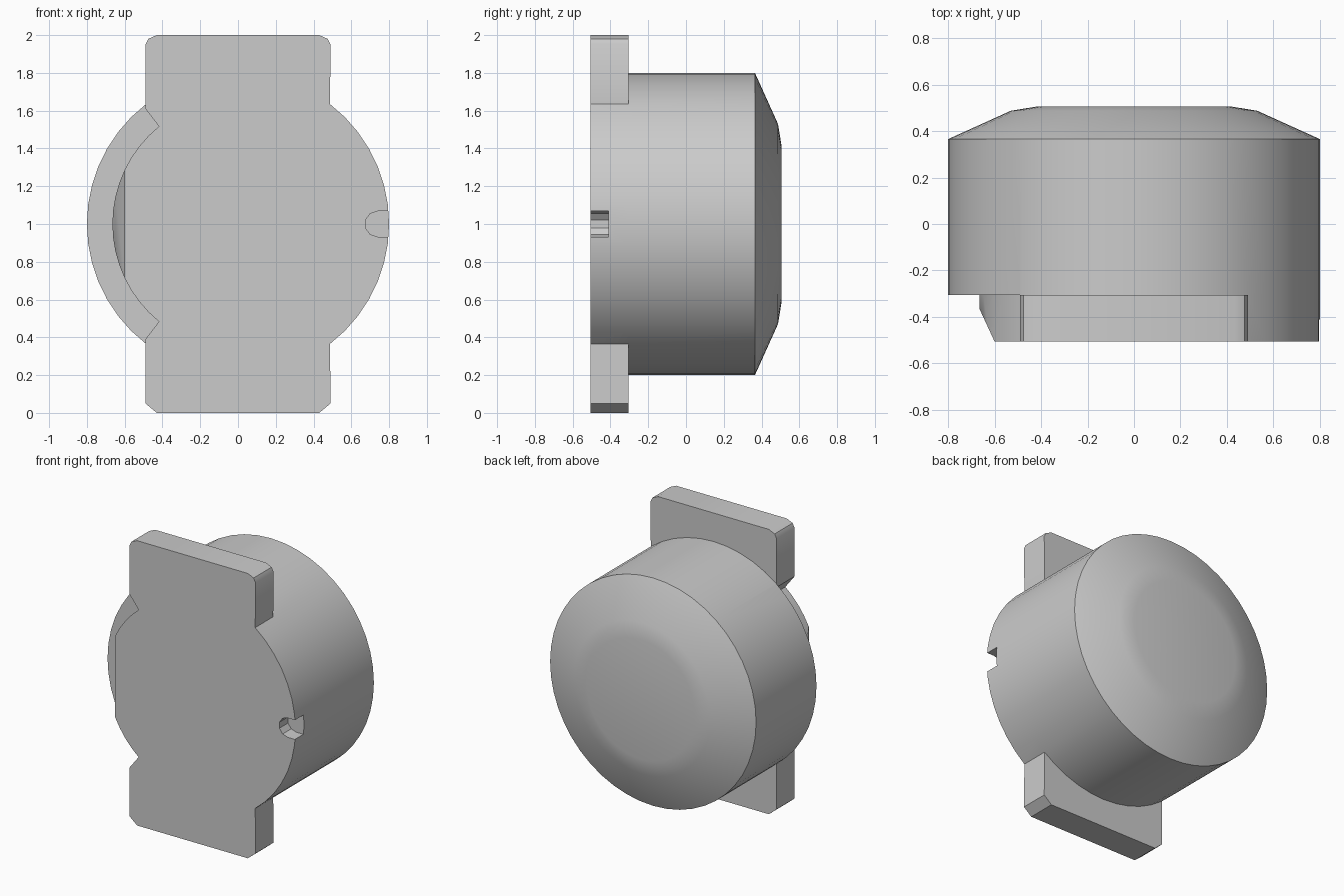
import bpy, bmesh, math
from mathutils import Vector

cube = bpy.data.objects.get("Cube")
if cube:
    bpy.data.objects.remove(cube)

grey = bpy.data.materials.new("plain grey")
grey.use_nodes = True
colour = (0.6, 0.6, 0.6, 1)
grey.diffuse_color = colour
grey.node_tree.nodes["Principled BSDF"].inputs["Base Color"].default_value = colour

SEGMENTS = 48
RADIUS = 0.8
FRONT, SEAT = -0.505, -0.305


def arc(radius, start, end, steps, cx=0, cz=1):
    """Points on an arc in the xz plane, angles in degrees."""
    angles = [math.radians(start + (end - start) * i / steps) for i in range(steps + 1)]
    return [(cx + radius * math.cos(a), cz + radius * math.sin(a)) for a in angles]


def loft(name, sections):
    """Closed solid through (y, outline) sections with equal point counts."""
    bm = bmesh.new()
    rings = [[bm.verts.new((x, y, z)) for x, z in outline] for y, outline in sections]
    for a, b in zip(rings, rings[1:]):
        for i in range(len(a)):
            j = (i + 1) % len(a)
            bm.faces.new((a[i], a[j], b[j], b[i]))
    bm.faces.new(rings[0])
    bm.faces.new(rings[-1])
    bmesh.ops.recalc_face_normals(bm, faces=bm.faces)
    mesh = bpy.data.meshes.new(name)
    bm.to_mesh(mesh)
    bm.free()
    mesh.materials.append(grey)
    obj = bpy.data.objects.new(name, mesh)
    bpy.context.collection.objects.link(obj)
    return obj


def combine(target, tool, operation):
    """Boolean the tool into the target, then discard the tool."""
    mod = target.modifiers.new(operation.title(), "BOOLEAN")
    mod.operation, mod.object, mod.solver = operation, tool, "EXACT"
    bpy.context.view_layer.objects.active = target
    bpy.ops.object.modifier_apply(modifier=mod.name)
    bpy.data.objects.remove(tool)


# Round body with a shallow domed back
profile = [(SEAT, RADIUS), (0.365, RADIUS), (0.487, 0.53), (0.505, 0.42)]
body = loft("round_body", [(y, arc(r, 0, 360, SEGMENTS)[:-1]) for y, r in profile])

# Front plate: tabs above and below, wide arc on its left, stepped arc on its right
upper_tab = [(0.49, 1.95), (0.475, 1.98), (0.43, 2.0),
             (-0.43, 2.0), (-0.475, 1.98), (-0.49, 1.95), (-0.49, 1.61)]
lower_tab = [(-0.49, 0.39), (-0.49, 0.05), (-0.43, 0.0), (0.43, 0.0), (0.49, 0.05)]
outline = (arc(RADIUS, -52.5, 52.5, 14) + upper_tab
           + arc(0.665, 129, 231, 16) + lower_tab)
plate = loft("front_plate", [(FRONT, outline), (SEAT, outline)])

# Sloping flat on the stepped side of the plate
bm = bmesh.new()
bm.from_mesh(plate.data)
cut = bmesh.ops.bisect_plane(
    bm, geom=bm.verts[:] + bm.edges[:] + bm.faces[:],
    plane_co=Vector((-0.60, FRONT, 1)), plane_no=Vector((-0.13, -0.06, 0)),
    clear_outer=True)
bmesh.ops.holes_fill(bm, edges=[e for e in bm.edges if e.is_boundary], sides=0)
bmesh.ops.recalc_face_normals(bm, faces=bm.faces)
bm.to_mesh(plate.data)
bm.free()

# Locating notch in the rim
slot = arc(0.068, 90, 270, 5, 0.74) + [(0.9, 0.932), (0.9, 1.068)]
notch = loft("notch_cutter", [(FRONT - 0.1, slot), (-0.41, slot)])
combine(plate, notch, "DIFFERENCE")

# One solid housing, smooth around the barrel with crisp rims
combine(body, plate, "UNION")
body.name = "housing"
bpy.ops.object.select_all(action="DESELECT")
body.select_set(True)
bpy.context.view_layer.objects.active = body
bpy.ops.object.shade_smooth_by_angle(angle=math.radians(28))
